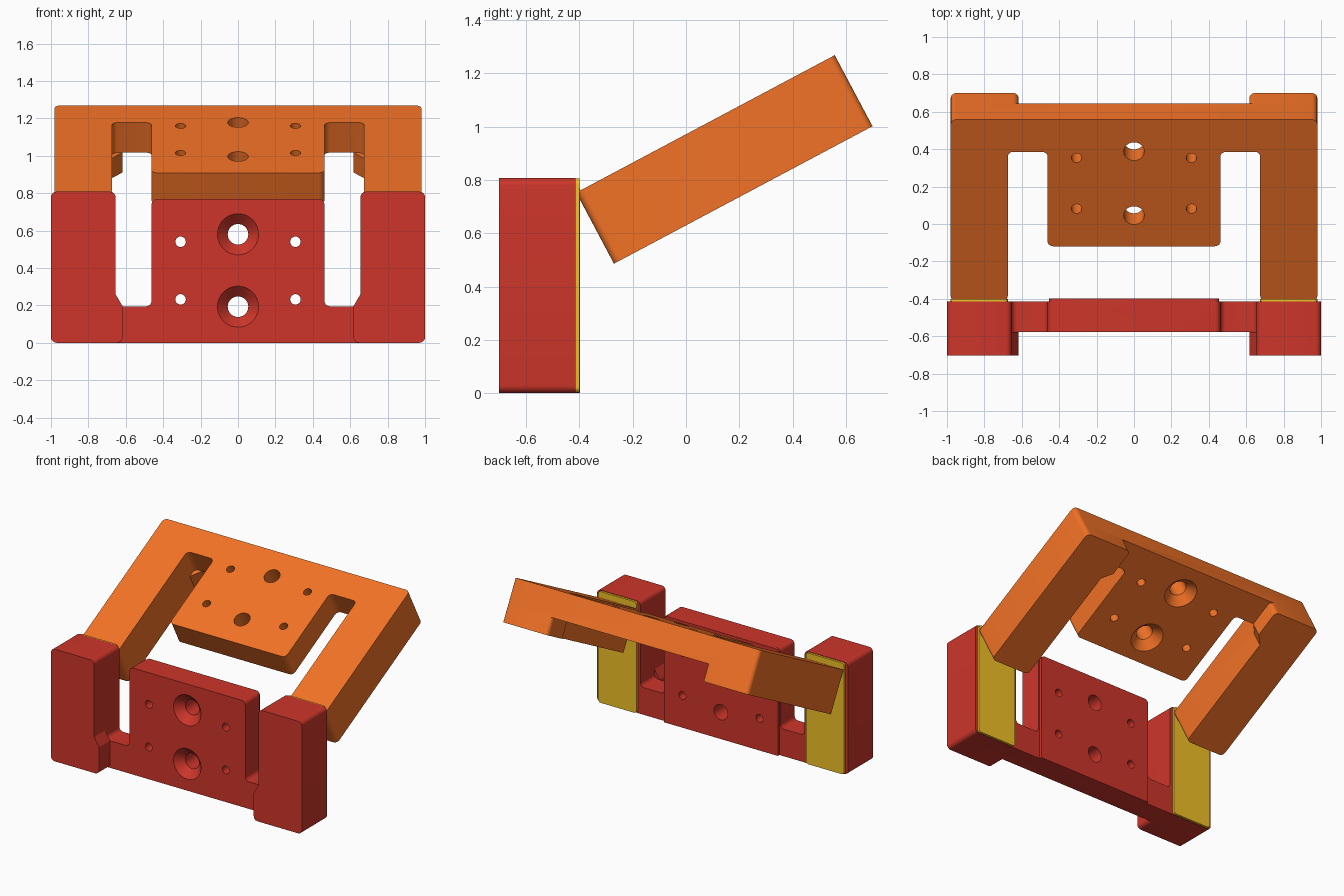
import bpy, bmesh, math
from mathutils import Vector, Matrix

if "Cube" in bpy.data.objects:
    bpy.data.objects.remove(bpy.data.objects["Cube"])

R = 0.03          # corner radius of all profiles


def material(name, rgb):
    m = bpy.data.materials.new(name)
    m.diffuse_color = (*rgb, 1)
    m.use_nodes = True
    m.node_tree.nodes["Principled BSDF"].inputs["Base Color"].default_value = m.diffuse_color
    return m


def fillet(points, n=6):
    """Round each (x, z, radius) corner with a true arc."""
    out = []
    for i, (x, z, r) in enumerate(points):
        p = Vector((x, z))
        if r == 0:
            out.append(p)
            continue
        a = (Vector(points[i - 1][:2]) - p).normalized()
        b = (Vector(points[(i + 1) % len(points)][:2]) - p).normalized()
        half = a.angle(b) / 2
        c = p + (a + b).normalized() * r / math.sin(half)
        s, e = p + a * r / math.tan(half) - c, p + b * r / math.tan(half) - c
        out += [c + s.slerp(e, k / n) * r / s.slerp(e, k / n).length for k in range(n + 1)]
    return out


def finish(bm, name):
    bmesh.ops.recalc_face_normals(bm, faces=bm.faces)
    me = bpy.data.meshes.new(name)
    bm.to_mesh(me)
    bm.free()
    ob = bpy.data.objects.new(name, me)
    bpy.context.collection.objects.link(ob)
    return ob


def extrude(name, points, y0, y1):
    """Extrude an x-z profile along y."""
    bm = bmesh.new()
    f = bm.faces.new([bm.verts.new((p.x, y0, p.y)) for p in fillet(points)])
    top = bmesh.ops.extrude_face_region(bm, geom=[f])["geom"]
    bmesh.ops.translate(bm, vec=(0, y1 - y0, 0),
                        verts=[v for v in top if isinstance(v, bmesh.types.BMVert)])
    return finish(bm, name)


def lathe_into(bm, x, z, rings, n=40):
    """Closed revolved solid along y from (radius, y) rings."""
    loops = [[bm.verts.new((x + r * math.cos(2 * math.pi * k / n), y,
                            z + r * math.sin(2 * math.pi * k / n))) for k in range(n)]
             for r, y in rings]
    for a, b in zip(loops, loops[1:]):
        for k in range(n):
            bm.faces.new((a[k], a[(k + 1) % n], b[(k + 1) % n], b[k]))
    bm.faces.new(loops[0])
    bm.faces.new(loops[-1])


def boolean(ob, other, op):
    m = ob.modifiers.new(op, 'BOOLEAN')
    m.operation, m.object, m.solver = op, other, 'EXACT'
    bpy.context.view_layer.objects.active = ob
    bpy.ops.object.modifier_apply(modifier=m.name)
    bpy.data.objects.remove(other)


def mirrored(pts):
    """Mirror a profile in x, keeping its winding."""
    return [(-x, z, r) for x, z, r in reversed(pts)]


def smooth(ob):
    bpy.ops.object.select_all(action='DESELECT')
    ob.select_set(True)
    bpy.context.view_layer.objects.active = ob
    bpy.ops.object.shade_smooth_by_angle(angle=math.radians(30))


def bracket(name, mat, xi, xo, height, tongue, front, back, pad=0):
    """E-shaped plate with two thick legs, lugs, and countersunk holes."""
    t, bar = 0.462, 0.195
    half = [(xo, 0, R), (xo, height, R), (xi, height, R),
            (xi, bar, R), (t, bar, R), (t, tongue, R)]
    ob = extrude(name, half + mirrored(half), front, back)
    # thick front half of each leg, with the wider lug at its foot
    leg = [(0.617, 0, R), (xo, 0, R), (xo, height, R), (xi, height, R),
           (xi, bar + 0.065, 0), (0.617, bar, 0)]
    for pts in (leg, mirrored(leg)):
        boolean(ob, extrude("leg_front", pts, 0, front), 'UNION')
    # raised pad on the back of the tongue
    if pad:
        w = t - 0.008
        pts = [(w, 0, 0), (w, tongue, R), (-w, tongue, R), (-w, 0, 0)]
        boolean(ob, extrude("tongue_pad", pts, back, back + pad), 'UNION')
    # screw holes and pin holes
    bm = bmesh.new()
    for z in (0.193, 0.58):
        lathe_into(bm, 0, z, [(0.11, front - 0.03), (0.11, front),
                              (0.055, front + 0.055), (0.055, 0.4)])
    for z in (0.232, 0.54):
        for x in (-0.307, 0.307):
            lathe_into(bm, x, z, [(0.028, front - 0.03), (0.028, 0.4)], 24)
    boolean(ob, finish(bm, "hole_cutter"), 'DIFFERENCE')
    ob.data.materials.clear()
    ob.data.materials.append(mat)
    smooth(ob)
    return ob


red = material("red", (0.61, 0.036, 0.023))
orange = material("orange", (0.90, 0.17, 0.02))
yellow = material("yellow", (0.88, 0.53, 0.02))

# upright bracket
base = bracket("upright_bracket", red, 0.655, 1.0, 0.808, 0.768, 0.125, 0.287, 0.018)
base.location.y = -0.702

# tilted bracket, leaning against the leg backs
a = math.radians(28)
arm = bracket("tilted_bracket", orange, 0.675, 0.98, 1.099, 0.767, 0.12, 0.302)
c, s = math.cos(a), math.sin(a)
arm.matrix_world = Matrix(((1, 0, 0, 0), (0, -s, -c, 0.70), (0, c, -s, 1.002), (0, 0, 0, 1)))

# thin contact pads behind the upright legs
side = [(0.675, 0.003, 0.02), (0.98, 0.003, 0.02), (0.98, 0.805, 0.02), (0.675, 0.805, 0.02)]
for label, pts in (("right", side), ("left", mirrored(side))):
    p = extrude("contact_pad_" + label, pts, -0.415, -0.40)
    p.data.materials.append(yellow)
    smooth(p)
